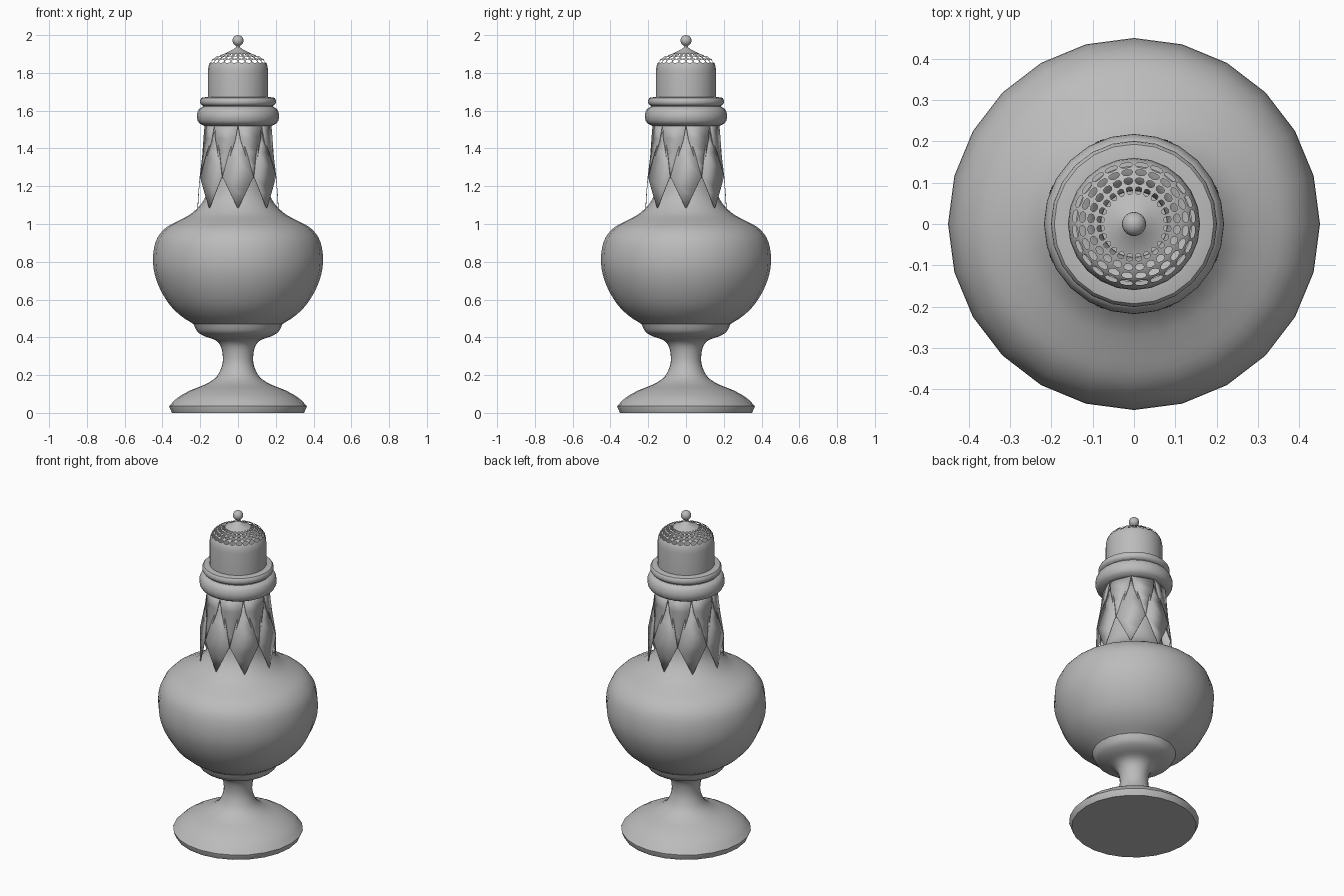
import bpy, bmesh, math
from mathutils import Vector, Matrix

if "Cube" in bpy.data.objects:
    bpy.data.objects.remove(bpy.data.objects["Cube"])

SIDES = 24
silver = bpy.data.materials.new("dull_silver")
silver.use_nodes = True
silver.diffuse_color = (0.5, 0.5, 0.5, 1)
silver.node_tree.nodes["Principled BSDF"].inputs["Base Color"].default_value = (0.5, 0.5, 0.5, 1)


def finish(bm, name):
    """Turn a bmesh into a smooth shaded object with crisp edges."""
    mesh = bpy.data.meshes.new(name)
    bm.to_mesh(mesh)
    bm.free()
    mesh.materials.append(silver)
    obj = bpy.data.objects.new(name, mesh)
    bpy.context.collection.objects.link(obj)
    bpy.ops.object.select_all(action='DESELECT')
    obj.select_set(True)
    bpy.context.view_layer.objects.active = obj
    bpy.ops.object.shade_smooth_by_angle(angle=math.radians(38))
    return obj


def curve(points, steps=3):
    """Round a run of (radius, height) points with a Catmull-Rom curve."""
    p = [Vector(q) for q in points]
    p = [2 * p[0] - p[1]] + p + [2 * p[-1] - p[-2]]
    out = []
    for a, b, c, d in zip(p, p[1:], p[2:], p[3:]):
        for i in range(steps):
            t = i / steps
            out.append(0.5 * (2 * b + (c - a) * t + (2 * a - 5 * b + 4 * c - d) * t ** 2
                              + (3 * b - a - 3 * c + d) * t ** 3))
    return out + [p[-2]]


def lathe(profile):
    """Spin (radius, height) points about the z axis."""
    bm = bmesh.new()
    rings = []
    for r, z in profile:
        rings.append([bm.verts.new((r * math.cos(math.tau * i / SIDES),
                                    r * math.sin(math.tau * i / SIDES), z))
                      for i in range(SIDES)])
    for low, high in zip(rings, rings[1:]):
        for i in range(SIDES):
            j = (i + 1) % SIDES
            bm.faces.new((low[i], low[j], high[j], high[i]))
    bmesh.ops.remove_doubles(bm, verts=bm.verts, dist=0.0002)
    return bm


# Pedestal foot with its flared cup
foot = [(0, 0), (0.35, 0), (0.365, 0.035)]
foot += curve([(0.365, 0.036), (0.32, 0.08), (0.25, 0.12), (0.17, 0.152), (0.115, 0.19),
               (0.088, 0.24), (0.08, 0.29), (0.09, 0.35), (0.12, 0.385), (0.175, 0.405),
               (0.215, 0.43), (0.235, 0.47)])
finish(lathe(foot), "pedestal_foot")

# Round body running up into the neck
body = curve([(0.235, 0.47), (0.3, 0.512), (0.36, 0.57), (0.41, 0.65), (0.44, 0.73),
              (0.45, 0.8), (0.445, 0.87), (0.425, 0.93), (0.38, 0.982), (0.31, 1.02),
              (0.25, 1.053), (0.2, 1.1), (0.17, 1.15), (0.155, 1.22), (0.15, 1.35), (0.15, 1.53)])
finish(lathe(body), "body")

# Two stacked collar rings
collar = [(0.14, 1.52), (0.18, 1.52)]
collar += curve([(0.181, 1.52), (0.208, 1.537), (0.218, 1.57), (0.208, 1.605), (0.185, 1.622)])
collar += curve([(0.185, 1.625), (0.198, 1.635), (0.201, 1.65), (0.193, 1.668), (0.16, 1.672)], 2)
finish(lathe(collar), "collar")

# Hollow domed cap rising to a point
dome = [(0.16, 1.67), (0.16, 1.805), (0.158, 1.825), (0.152, 1.85), (0.136, 1.873),
        (0.116, 1.886), (0.094, 1.895), (0.069, 1.902), (0.045, 1.914), (0.02, 1.928), (0.01, 1.937)]
bm = lathe(dome)

# Pierce one rounded hole in every face of the dome's four upper rows
holes = [f for f in bm.faces
         if f.calc_center_median().z > 1.855 and f.calc_center_median().xy.length > 0.07]
bmesh.ops.inset_individual(bm, faces=holes, thickness=0.0055)
for face in holes:
    center = face.calc_center_median()
    corners = list(face.verts)
    for edge in list(face.edges):
        bmesh.utils.edge_split(edge, edge.verts[0], 0.5)
    for v in face.verts:
        v.co = center + (v.co - center) * (0.8 if v in corners else 1.1)
bmesh.ops.delete(bm, geom=holes, context='FACES_ONLY')
finish(bm, "pierced_cap")

# Finial stem and ball
finish(lathe([(0.011, 1.93), (0.009, 1.945), (0.012, 1.95)]), "finial_stem")
ball = [(0.029 * math.sin(math.pi * i / 12), 1.971 - 0.029 * math.cos(math.pi * i / 12))
        for i in range(13)]
finish(lathe(ball), "finial_ball")


def leaf_ring(name, rows, turn):
    """Eight thin leaves; each row is (height, distance out, half width)."""
    bm = bmesh.new()
    for k in range(8):
        spin = Matrix.Rotation(math.tau * (k + turn) / 8, 3, 'Z')
        pairs = [[bm.verts.new(spin @ Vector((r, s * w, z))) for s in (-1, 1)] for z, r, w in rows]
        for (a, b), (c, d) in zip(pairs, pairs[1:]):
            bm.faces.new((a, c, d, b))
    bmesh.ops.remove_doubles(bm, verts=bm.verts, dist=0.0002)
    bmesh.ops.recalc_face_normals(bm, faces=bm.faces)
    for f in bm.faces:
        if f.normal.xy.dot(f.calc_center_median().xy) < 0:
            f.normal_flip()
    obj = finish(bm, name)
    thick = obj.modifiers.new("thickness", 'SOLIDIFY')
    thick.thickness = 0.003


# Long diamond leaves, and shorter hanging leaves between them
leaf_ring("long_leaves", [(1.51, 0.163, 0), (1.45, 0.176, 0.022), (1.38, 0.187, 0.047),
                          (1.25, 0.203, 0.082), (1.165, 0.21, 0.042), (1.08, 0.215, 0)], 0)
leaf_ring("short_leaves", [(1.53, 0.163, 0.068), (1.45, 0.174, 0.058), (1.38, 0.187, 0.04),
                           (1.31, 0.202, 0.02), (1.24, 0.216, 0)], 0.5)
